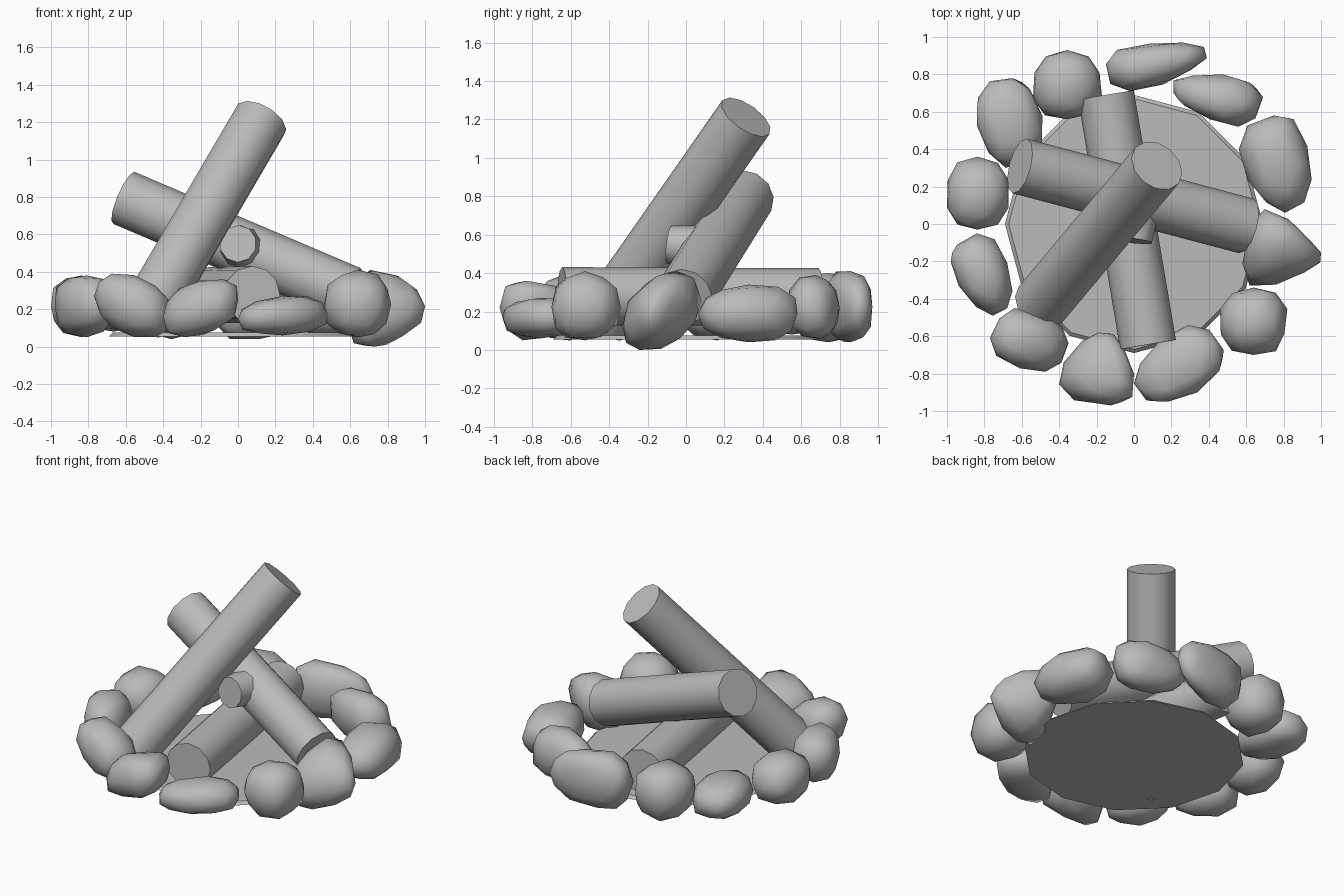
import bpy, bmesh, math, random
from mathutils import Vector, Matrix

random.seed(4)
cube = bpy.data.objects.get("Cube")
if cube:
    bpy.data.objects.remove(cube, do_unlink=True)

GREY = (0.5, 0.5, 0.5, 1)
grey = bpy.data.materials.new("plain_grey")
grey.use_nodes = True
grey.diffuse_color = GREY
grey.node_tree.nodes["Principled BSDF"].inputs["Base Color"].default_value = GREY


def finish(bm, name, angle):
    """Turn a bmesh into a smooth-shaded object with sharp edges kept."""
    mesh = bpy.data.meshes.new(name)
    bm.to_mesh(mesh)
    bm.free()
    mesh.materials.append(grey)
    obj = bpy.data.objects.new(name, mesh)
    bpy.context.collection.objects.link(obj)
    bpy.ops.object.select_all(action='DESELECT')
    obj.select_set(True)
    bpy.context.view_layer.objects.active = obj
    bpy.ops.object.shade_smooth_by_angle(angle=math.radians(angle))
    return obj


def log(name, start, end, r_start, r_end, sides=12):
    """Capped cylinder or cone between two points."""
    start, end = Vector(start), Vector(end)
    axis = end - start
    bm = bmesh.new()
    bmesh.ops.create_cone(bm, cap_ends=True, segments=sides, radius1=r_start,
                          radius2=r_end, depth=axis.length)
    turn = axis.to_track_quat('Z', 'Y').to_matrix().to_4x4()
    bm.transform(Matrix.Translation((start + end) / 2) @ turn)
    return finish(bm, name, 40)


def rock(name, low, high, yaw=0, aspect=1.0, taper=0.0, lean=(0, 0)):
    """Lumpy boulder: turned, sheared upward along lean, then fitted to its bounds."""
    bm = bmesh.new()
    bmesh.ops.create_icosphere(bm, subdivisions=2, radius=1)
    turn = Matrix.Rotation(math.radians(yaw), 3, 'Z')
    for v in bm.verts:
        p = Vector([math.copysign(abs(c) ** 0.85, c) for c in v.co])
        p *= random.uniform(0.95, 1.05)
        width = aspect * (1 + taper * p.x)
        p = turn @ Vector((p.x, p.y * width, p.z * aspect * (1 + taper * p.x / 2)))
        p.z += lean[0] * p.x + lean[1] * p.y
        v.co = p
    for i in range(3):
        values = [v.co[i] for v in bm.verts]
        least, span = min(values), max(values) - min(values)
        for v in bm.verts:
            v.co[i] = low[i] + (v.co[i] - least) / span * (high[i] - low[i])
    return finish(bm, name, 50)


# Ash bed, thin with a sloping rim
log("ash_bed", (0, 0, .055), (0, 0, .075), .69, .67)

# Stacked logs and the branch stub
R = .151
log("leaning_log", (-.5, -.43, .15), (.122, .312, 1.212), R, R)
log("cross_log", (.6, -.01, .28), (-.61, .31, .795), R, R)
log("ground_log", (.075, -.645, .28), (-.15, .69, .275), R, R)
log("branch_stub", (.03, .14, .52), (0, -.09, .55), .125, .1, 10)

# Ring of boulders
rock("rock_back", (-.15, .71, .04), (.39, .97, .41), 15, .5, -.3)
rock("rock_back_right", (-.54, .56, .04), (-.17, .93, .4))
rock("rock_right_rear", (-.84, .3, .08), (-.49, .78, .32), 100, .65)
rock("rock_right", (-1, -.03, .05), (-.67, .36, .38))
rock("rock_right_front", (-.98, -.49, .05), (-.65, -.05, .38), -65, .65, -.2)
rock("rock_front_right", (-.77, -.79, .05), (-.35, -.45, .39), -20, .75, 0, (-.25, 0))
rock("rock_front", (-.4, -.97, .05), (0, -.58, .36), -100, .9, .45, (.3, 0))
rock("rock_front_flat", (0, -.95, .06), (.48, -.54, .27), 35, .65, .1, (.1, 0))
rock("rock_front_left", (.46, -.7, .05), (.82, -.34, .41))
rock("rock_left_pointed", (.58, -.33, 0), (1, .08, .41), -10, .9, -.6, (.1, .3))
rock("rock_left_rear", (.56, .06, .04), (.95, .58, .34), -65, .8, -.15)
rock("rock_back_left", (.21, .52, .06), (.69, .8, .39), -15, .55, .3)
